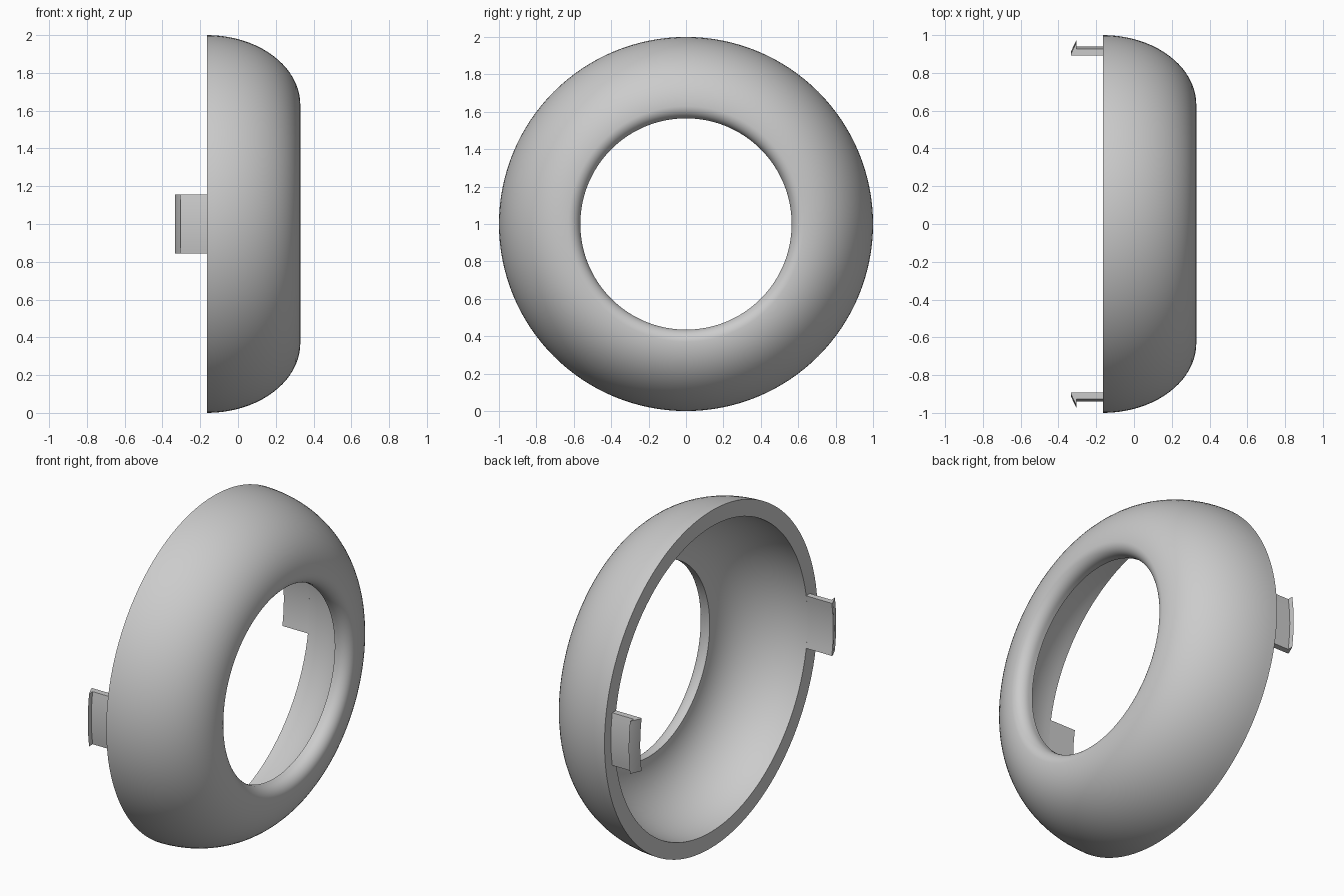
import bpy, bmesh, math

if "Cube" in bpy.data.objects:
    bpy.data.objects.remove(bpy.data.objects["Cube"])

grey = bpy.data.materials.new("plain grey")
grey.diffuse_color = (0.6, 0.6, 0.6, 1)
grey.use_nodes = True
grey.node_tree.nodes["Principled BSDF"].inputs["Base Color"].default_value = grey.diffuse_color

SEGMENTS = 128
BACK = -0.165   # open rear plane of the ring
R_IN = 0.905    # inner radius at the rear


def arc(cx, cr, ax, ar, start, end, n):
    """Elliptical arc in the (x, radius) plane, angles in degrees."""
    pts = []
    for i in range(n + 1):
        t = math.radians(start + (end - start) * i / n)
        pts.append((cx + ax * math.cos(t), cr + ar * math.sin(t)))
    return pts


def finish(name, bm):
    bmesh.ops.recalc_face_normals(bm, faces=bm.faces)
    mesh = bpy.data.meshes.new(name)
    bm.to_mesh(mesh)
    bm.free()
    mesh.materials.append(grey)
    ob = bpy.data.objects.new(name, mesh)
    bpy.context.collection.objects.link(ob)
    bpy.ops.object.select_all(action='DESELECT')
    ob.select_set(True)
    bpy.context.view_layer.objects.active = ob
    bpy.ops.object.shade_smooth_by_angle(angle=math.radians(30))
    return ob


# Hollow rounded ring: outer dome, rolled lip, short bore, inner cavity
profile = arc(BACK, 0.63, 0.495, 0.37, 90, 0, 20)
profile += arc(0.265, 0.63, 0.065, 0.065, 0, -90, 10)[1:]
profile += arc(BACK, 0.565, 0.405, R_IN - 0.565, 0, 90, 18)

bm = bmesh.new()
rings = []
for k in range(SEGMENTS):
    a = 2 * math.pi * k / SEGMENTS
    rings.append([bm.verts.new((x, r * math.cos(a), 1 + r * math.sin(a)))
                  for x, r in profile])
n = len(profile)
for k in range(SEGMENTS):
    p, q = rings[k], rings[(k + 1) % SEGMENTS]
    for i in range(n):
        j = (i + 1) % n
        bm.faces.new((p[i], p[j], q[j], q[i]))
finish("trim_ring", bm)

# Curved snap tabs with outward hooks, one on each side
hook = [(BACK, R_IN), (BACK, 0.94), (-0.305, 0.94), (-0.305, 0.973),
        (-0.333, 0.915), (-0.333, R_IN)]
HALF, STEPS = 0.156, 10
for side, name in ((1, "back_clip"), (-1, "front_clip")):
    bm = bmesh.new()
    rows = []
    for k in range(STEPS + 1):
        z = -HALF + 2 * HALF * k / STEPS
        rows.append([bm.verts.new((x, side * math.sqrt(r * r - z * z), 1 + z))
                     for x, r in hook])
    for p, q in zip(rows, rows[1:]):
        for i in range(len(hook)):
            j = (i + 1) % len(hook)
            bm.faces.new((p[i], p[j], q[j], q[i]))
    bm.faces.new(rows[0])
    bm.faces.new(rows[-1])
    finish(name, bm)
